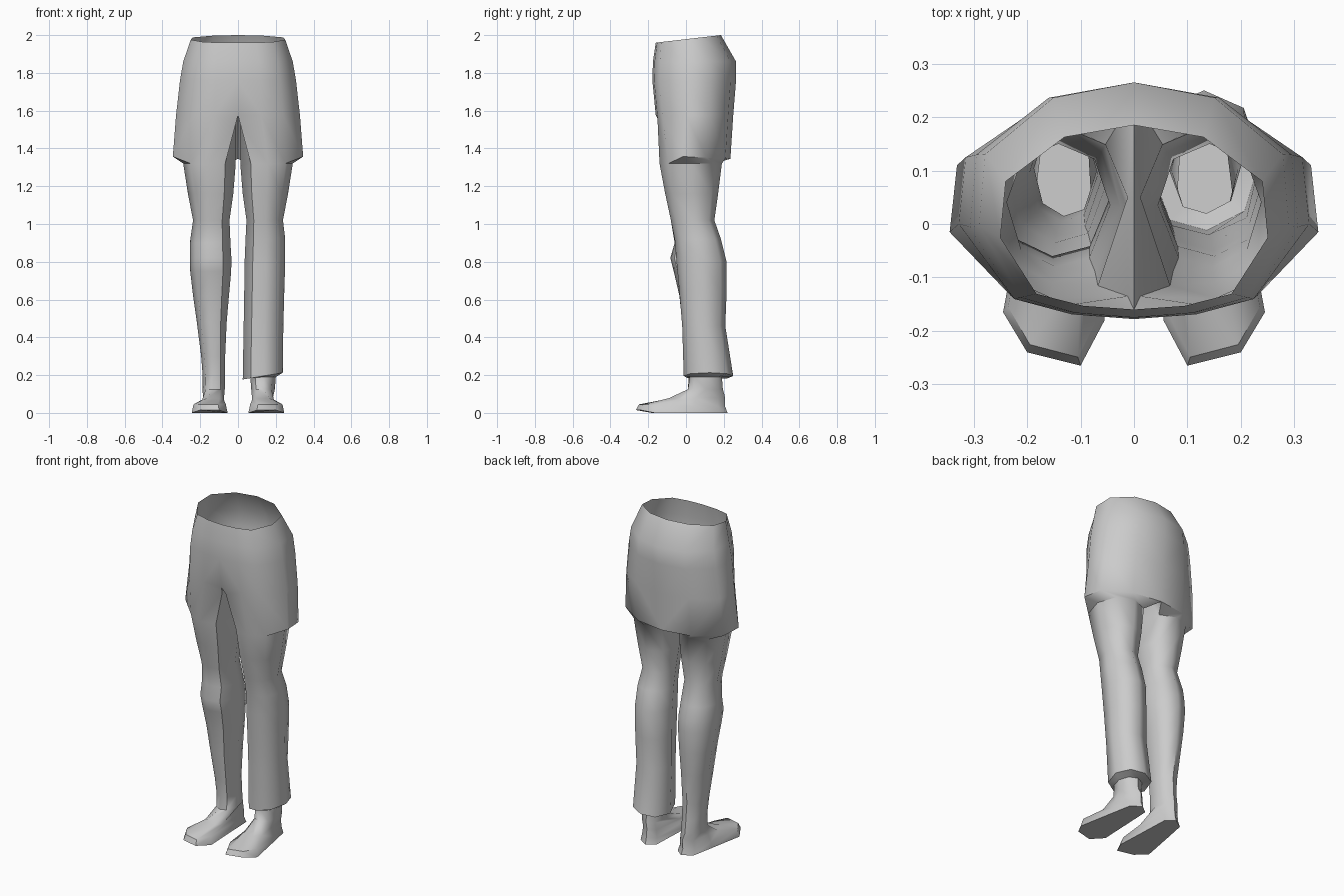
import bpy, bmesh

old = bpy.data.objects.get("Cube")
if old:
    bpy.data.objects.remove(old, do_unlink=True)

mat = bpy.data.materials.new("light grey")
mat.use_nodes = True
GREY = (0.6, 0.6, 0.6, 1)
mat.diffuse_color = GREY
mat.node_tree.nodes["Principled BSDF"].inputs["Base Color"].default_value = GREY

# Half hip outline, front centre to back centre
HIP = [(0, -1), (.38, -.96), (.73, -.83), (1, -.22), (.96, .39), (.52, .87), (0, 1)]
# Leg outline: front inner, front, front outer, outer, back outer, back, back inner, inner
LEG = [(-.6, -.85), (.05, -1), (.72, -.72), (1, .05), (.7, .75), (0, 1), (-.7, .75), (-1, 0)]


def hip_ring(half_x, front, back, z_front, z_back):
    mid, half = (front + back) / 2, (back - front) / 2
    return [(u * half_x, mid + v * half, z_front + (z_back - z_front) * (v + 1) / 2)
            for u, v in HIP]


def leg_ring(x0, x1, y0, y1, z, tilt=0):
    return [((x0 + x1 + u * (x1 - x0)) / 2, (y0 + y1 + v * (y1 - y0)) / 2, z + u * tilt)
            for u, v in LEG]


hips = [hip_ring(.25, -.16, .185, 1.96, 2), hip_ring(.29, -.175, .265, 1.86, 1.86),
        hip_ring(.307, -.178, .265, 1.76, 1.76), hip_ring(.328, -.16, .25, 1.575, 1.575)]
hem = hip_ring(.345, -.175, .235, 1.365, 1.345)
thigh = [leg_ring(.012, .29, -.14, .19, 1.32), leg_ring(.025, .265, -.11, .17, 1.16),
         leg_ring(.045, .238, -.08, .15, 1.02)]
long_leg = [leg_ring(.04, .25, -.06, .185, .92), leg_ring(.035, .25, -.05, .215, .8),
            leg_ring(.033, .245, -.035, .215, .64), leg_ring(.03, .24, -.02, .208, .46),
            leg_ring(.025, .237, -.012, .25, .195, .018)]
bare_leg = [leg_ring(.04, .255, -.06, .185, .9), leg_ring(.035, .255, -.083, .205, .82),
            leg_ring(.036, .253, -.065, .21, .75), leg_ring(.048, .238, -.035, .205, .62),
            leg_ring(.06, .218, -.02, .195, .48), leg_ring(.068, .195, .005, .18, .3)]
# Foot: instep, toe rim and sole
sole = [(.1, -.265), (.2, -.24), (.245, -.165), (.205, .05), (.18, .18), (.12, .22),
        (.07, .18), (.055, -.18)]
instep = [(.1, -.09, .075), (.165, -.09, .078), (.19, -.04, .07), (.185, .05, .08),
          (.17, .17, .08), (.12, .205, .09), (.08, .17, .08), (.075, -.04, .07)]
rim = [(.15 + (x - .15) * .9, y * .94, .045 if y < 0 else .035) for x, y in sole]
foot = [instep, rim, [(x, y, .015 if y < -.2 else 0) for x, y in sole]]

bm = bmesh.new()


def face(points, sign):
    bm.faces.new([bm.verts.new((x * sign, y, z)) for x, y, z in points])


def strip(a, b, sign, closed=False):
    n = len(a)
    for i in range(n if closed else n - 1):
        j = (i + 1) % n
        face([a[i], a[j], b[j], b[i]], sign)


def build_side(sign, lower, ankle):
    # Hips and the hanging hem around side and back
    for a, b in zip(hips, hips[1:]):
        strip(a, b, sign)
    waist_low, top = hips[-1], thigh[0]
    edge = [top[2]] + hem[3:]
    strip(waist_low[2:], edge, sign)
    # Underside of the hem
    face([edge[0], edge[1], top[3]], sign)
    strip(edge[1:], top[3:7], sign)
    # Crotch and the upper front of the thigh
    front, inner, peak = (.012, -.135, 1.53), (.012, .05, 1.53), (0, .05, 1.575)
    face([waist_low[0], waist_low[1], front], sign)
    face([waist_low[0], front, inner, peak], sign)
    face([edge[-1], top[6], inner, peak], sign)
    strip([inner, front, waist_low[1], waist_low[2]], [top[7], top[0], top[1], top[2]], sign)
    face([inner, top[7], top[6]], sign)
    # Leg, ankle and foot
    rings = thigh + lower + ankle + foot
    for a, b in zip(rings, rings[1:]):
        strip(a, b, sign, True)
    face(rings[-1], sign)


build_side(1, long_leg, [leg_ring(.065, .2, .02, .19, .19), leg_ring(.07, .195, .01, .195, .125)])
build_side(-1, bare_leg, [leg_ring(.07, .187, .015, .185, .2), leg_ring(.07, .188, .01, .195, .125)])

bmesh.ops.remove_doubles(bm, verts=bm.verts[:], dist=.0005)
bmesh.ops.recalc_face_normals(bm, faces=bm.faces[:])
# The open waist: make sure the hips face outwards
bm.faces.ensure_lookup_table()
outer = max(bm.faces, key=lambda f: f.calc_center_median().y)
if outer.normal.y < 0:
    bmesh.ops.reverse_faces(bm, faces=bm.faces[:])

mesh = bpy.data.meshes.new("trousers_and_feet")
bm.to_mesh(mesh)
bm.free()
mesh.materials.append(mat)
obj = bpy.data.objects.new("trousers_and_feet", mesh)
bpy.context.collection.objects.link(obj)
bpy.context.view_layer.objects.active = obj
obj.select_set(True)
bpy.ops.object.shade_smooth_by_angle(angle=0.9)
